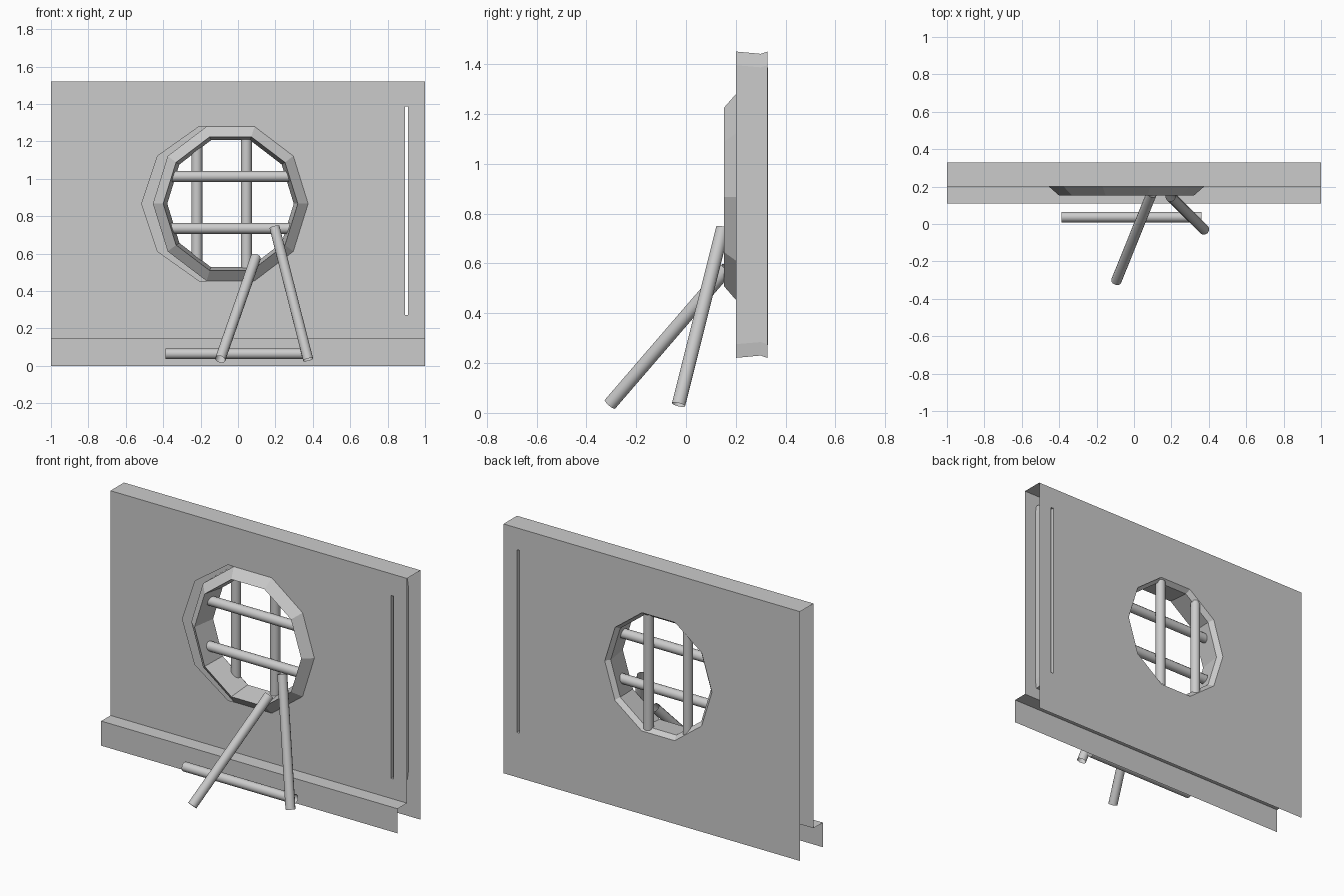
import bpy, bmesh
from math import cos, sin, tau
from mathutils import Vector

if "Cube" in bpy.data.objects:
    bpy.data.objects.remove(bpy.data.objects["Cube"])

FRONT, BACK, TOP = 0.20, 0.33, 1.52
CX, CZ = -0.04, 0.867           # window centre


def finish(bm, name, smooth=None, normals=True):
    if normals:
        bmesh.ops.recalc_face_normals(bm, faces=bm.faces[:])
    me = bpy.data.meshes.new(name)
    bm.to_mesh(me)
    bm.free()
    ob = bpy.data.objects.new(name, me)
    bpy.context.collection.objects.link(ob)
    if smooth:
        bpy.ops.object.select_all(action='DESELECT')
        ob.select_set(True)
        bpy.context.view_layer.objects.active = ob
        bpy.ops.object.shade_smooth_by_angle(angle=smooth)
    return ob


def decagon(rx, rz, cx=CX):
    return [(cx + rx * cos(tau * i / 10), CZ + rz * sin(tau * i / 10)) for i in range(10)]


def rect(x0, x1, z0, z1):
    return [(x0, z0), (x1, z0), (x1, z1), (x0, z1)]


def panel(name, y, outlines):
    """Flat sheet: the first outline is the border, the rest are holes."""
    bm = bmesh.new()
    edges = []
    for pts in outlines:
        vs = [bm.verts.new((x, y, z)) for x, z in pts]
        edges += [bm.edges.new((vs[i - 1], vs[i])) for i in range(len(vs))]
    bmesh.ops.triangle_fill(bm, edges=edges, use_beauty=True, normal=(0, -1, 0))
    return finish(bm, name)


def loft(name, rings, closed=False):
    """Skin a series of (y, outline) rings."""
    bm = bmesh.new()
    vr = [[bm.verts.new((x, y, z)) for x, z in pts] for y, pts in rings]
    n = len(vr[0])
    for k in range(len(vr) - (0 if closed else 1)):
        a, b = vr[k], vr[(k + 1) % len(vr)]
        for i in range(n):
            j = (i + 1) % n
            bm.faces.new((a[i], a[j], b[j], b[i]))
    return finish(bm, name)


def tube(name, a, b, r=0.028, sides=12):
    """Open-ended pole between two points."""
    a, b = Vector(a), Vector(b)
    bm = bmesh.new()
    bmesh.ops.create_cone(bm, segments=sides, radius1=r, radius2=r,
                          depth=(b - a).length, cap_ends=False)
    ob = finish(bm, name, smooth=0.7, normals=False)
    ob.location = (a + b) / 2
    ob.rotation_mode = 'QUATERNION'
    ob.rotation_quaternion = (b - a).to_track_quat('Z', 'Y')
    return ob


# Wall sheets with window and slot openings
slot = rect(0.892, 0.910, 0.273, 1.387)
panel("wall_front", FRONT, [rect(-1, 1, 0.15, TOP), decagon(0.445, 0.434, -0.07), slot])
panel("wall_back", BACK, [rect(-1, 1, 0, TOP), decagon(0.364, 0.38, -0.047), slot])


def strip(name, profile):
    bm = bmesh.new()
    vs = [[bm.verts.new((x, y, z)) for y, z in profile] for x in (-1, 1)]
    for i in range(len(profile) - 1):
        bm.faces.new((vs[0][i], vs[1][i], vs[1][i + 1], vs[0][i + 1]))
    return finish(bm, name)


# Wall cap and stepped base ledge
strip("wall_top", [(FRONT, TOP), (BACK, TOP)])
strip("base_ledge", [(0.11, 0), (0.11, 0.15), (FRONT, 0.15)])

# Round window surround with bevelled lip and tunnel
loft("window_frame", [
    (0.327, decagon(0.415, 0.434)),
    (FRONT, decagon(0.415, 0.434)),
    (0.152, decagon(0.36, 0.376)),
    (0.30, decagon(0.338, 0.357)),
    (0.327, decagon(0.364, 0.38)),
], closed=True)


# Narrow slot liner hidden between the two sheets
def slot_outline(s):
    h, c, w, t = 0.615 * s, 0.56 * s, 0.02, 0.012
    pts = [(w, -c), (w, c), (t, h), (-t, h), (-w, c), (-w, -c), (-t, -h), (t, -h)]
    return [(0.901 + x, 0.836 + z) for x, z in pts]


loft("slot_liner", [(FRONT, slot_outline(1)), (0.30, slot_outline(0.985)),
                    (0.327, slot_outline(1))])
loft("slot_tunnel", [(FRONT, slot), (BACK, slot)])

# Window bars
for i, x in enumerate((-0.22, 0.045)):
    tube(f"window_upright_{i + 1}", (x, 0.295, 0.515), (x, 0.295, 1.22), 0.029)
for i, z in enumerate((0.735, 1.013)):
    tube(f"window_crossbar_{i + 1}", (-0.365, 0.23, z), (0.28, 0.23, z), 0.029)

# Loose poles: two leaning on the wall, one lying on the ground
tube("leaning_pole_long", (-0.095, -0.305, 0.035), (0.095, 0.165, 0.58))
tube("leaning_pole_short", (0.375, -0.03, 0.033), (0.195, 0.148, 0.742))
tube("ground_pole", (-0.387, 0.037, 0.065), (0.36, 0.037, 0.065))
